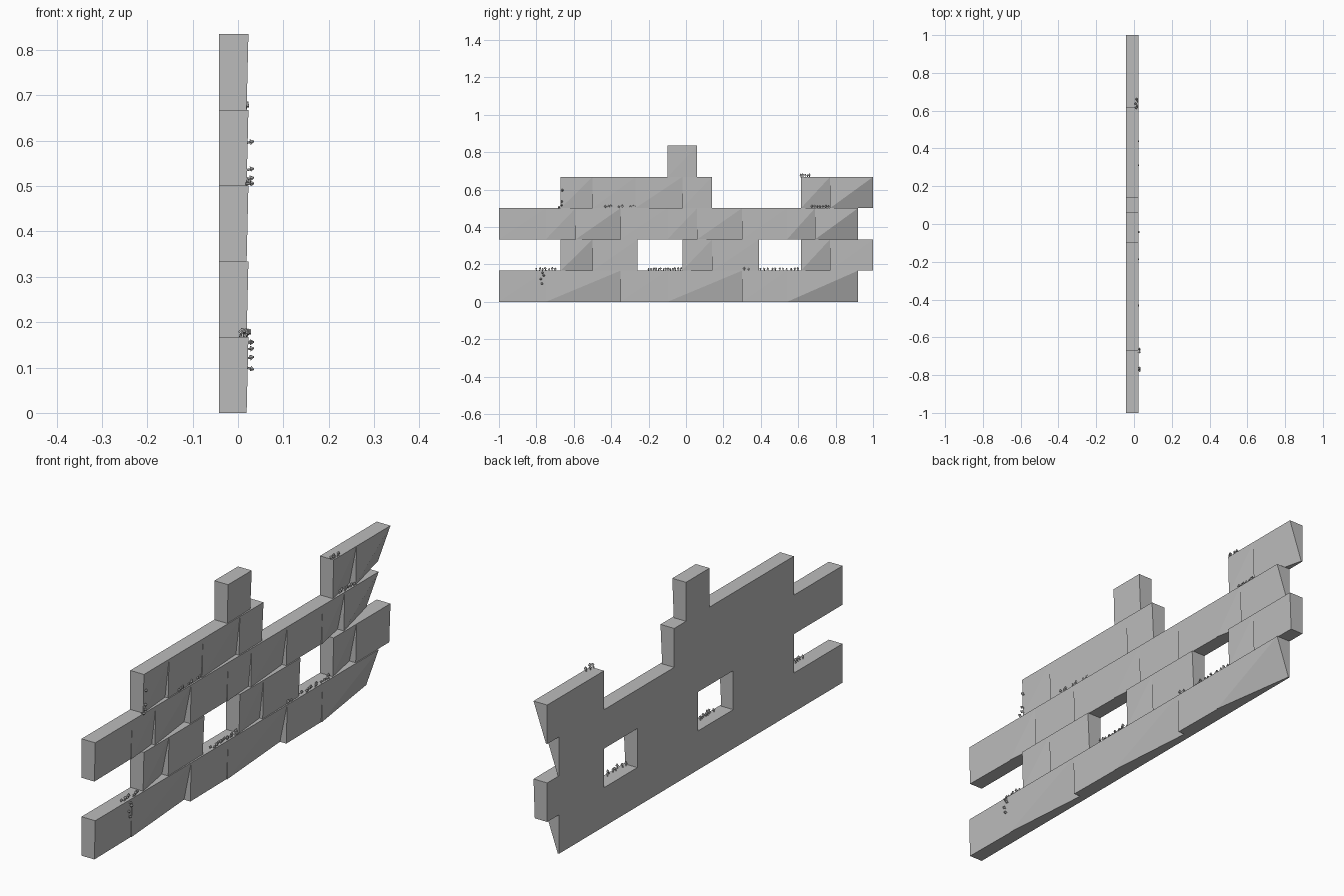
import bpy, bmesh, math, random
from mathutils import Vector, Matrix

if "Cube" in bpy.data.objects:
    bpy.data.objects.remove(bpy.data.objects["Cube"])

random.seed(4)
stone = bpy.data.materials.new("grey stone")
stone.diffuse_color = (0.5, 0.5, 0.5, 1)
stone.use_nodes = True
stone.node_tree.nodes["Principled BSDF"].inputs["Base Color"].default_value = stone.diffuse_color

H = 0.167            # course height
BACK, FRONT = -0.042, 0.021


def finish(bm, name):
    bmesh.ops.recalc_face_normals(bm, faces=bm.faces)
    me = bpy.data.meshes.new(name)
    bm.to_mesh(me)
    bm.free()
    me.materials.append(stone)
    ob = bpy.data.objects.new(name, me)
    bpy.context.collection.objects.link(ob)


def block(bm, y0, y1, z0, z1, cut):
    """Stone with a flat back; its lower right front corner is chipped back by cut."""
    back = [bm.verts.new((BACK, y, z)) for y, z in ((y0, z0), (y1, z0), (y1, z1), (y0, z1))]
    xs = (FRONT - 0.002, FRONT - 0.002 - cut, FRONT + 0.002, FRONT + 0.002)
    front = [bm.verts.new((x, b.co.y, b.co.z)) for x, b in zip(xs, back)]
    bm.faces.new(back)
    bl, br, tr, tl = front
    bm.faces.new((bl, br, tr))
    bm.faces.new((bl, tr, tl))
    for i in range(4):
        j = (i + 1) % 4
        bm.faces.new((back[i], back[j], front[j], front[i]))


# Courses: runs of joint positions, with the corner chip of each stone
courses = [
    [((-1, -.75, -.35, -.10, .30, .54, .92), (.003, .03, .003, .03, .003, .055))],
    [((-.67, -.50, -.26), (.03, .004)), ((-.02, .14, .39), (.015, .004)),
     ((.615, .77, 1), (.03, .002))],
    [((-1, -.75, -.59, -.35, -.10, .06, .30, .54, .69, .92),
      (.003, .015, .03, .003, .012, .02, .003, .03, .055))],
    [((-.67, -.50, -.27, -.02, .14), (.015, .004, .015, .004)),
     ((.615, .77, 1), (.03, .055))],
    [((-.10, .06), (.003,))],
]
for i, runs in enumerate(courses):
    bm = bmesh.new()
    for joints, cuts in runs:
        for a, b, c in zip(joints, joints[1:], cuts):
            block(bm, a, b, i * H, (i + 1) * H, c)
    finish(bm, "stone_course_%d" % (i + 1))


def mushroom(bm, pos, axis, size):
    """Thin stem with a faceted cap, growing along axis."""
    rot = Vector((0, 0, 1)).rotation_difference(Vector(axis)).to_matrix().to_4x4()
    base = Matrix.Translation(pos) @ rot
    bmesh.ops.create_cone(bm, cap_ends=True, segments=5, radius1=size * .16, radius2=size * .13,
                          depth=size * .7, matrix=base @ Matrix.Translation((0, 0, size * .3)))
    bmesh.ops.create_cone(bm, cap_ends=True, segments=6, radius1=size * .38, radius2=size * .1,
                          depth=size * .45, matrix=base @ Matrix.Translation((0, 0, size * .75)))


# Mushrooms along ledges: start y, end y, ledge z, count
ledges = [(-.80, -.70, H, 7), (-.20, -.03, H, 14), (.31, .36, H, 5), (.40, .60, H, 11),
          (-.43, -.27, 3 * H, 12), (.67, .76, 3 * H, 7), (.615, .66, 4 * H, 5)]
bm = bmesh.new()
for y0, y1, z, n in ledges:
    for k in range(n):
        y = y0 + (y1 - y0) * k / (n - 1)
        out = random.uniform(.1, .6)
        x = random.uniform(.004, .018)
        mushroom(bm, (x, y, z), (out, random.uniform(-.3, .3), 1), random.uniform(.015, .021))
finish(bm, "ledge_mushrooms")

# Mushrooms growing straight out of the wall face
bm = bmesh.new()
for y, z in ((-.77, .10), (-.775, .12), (-.76, .14), (-.77, .155),
             (-.68, .505), (-.665, .515), (-.665, .535), (-.66, .595)):
    mushroom(bm, (.018, y, z), (1, random.uniform(-.3, .3), random.uniform(-.3, .3)), .018)
finish(bm, "face_mushrooms")
